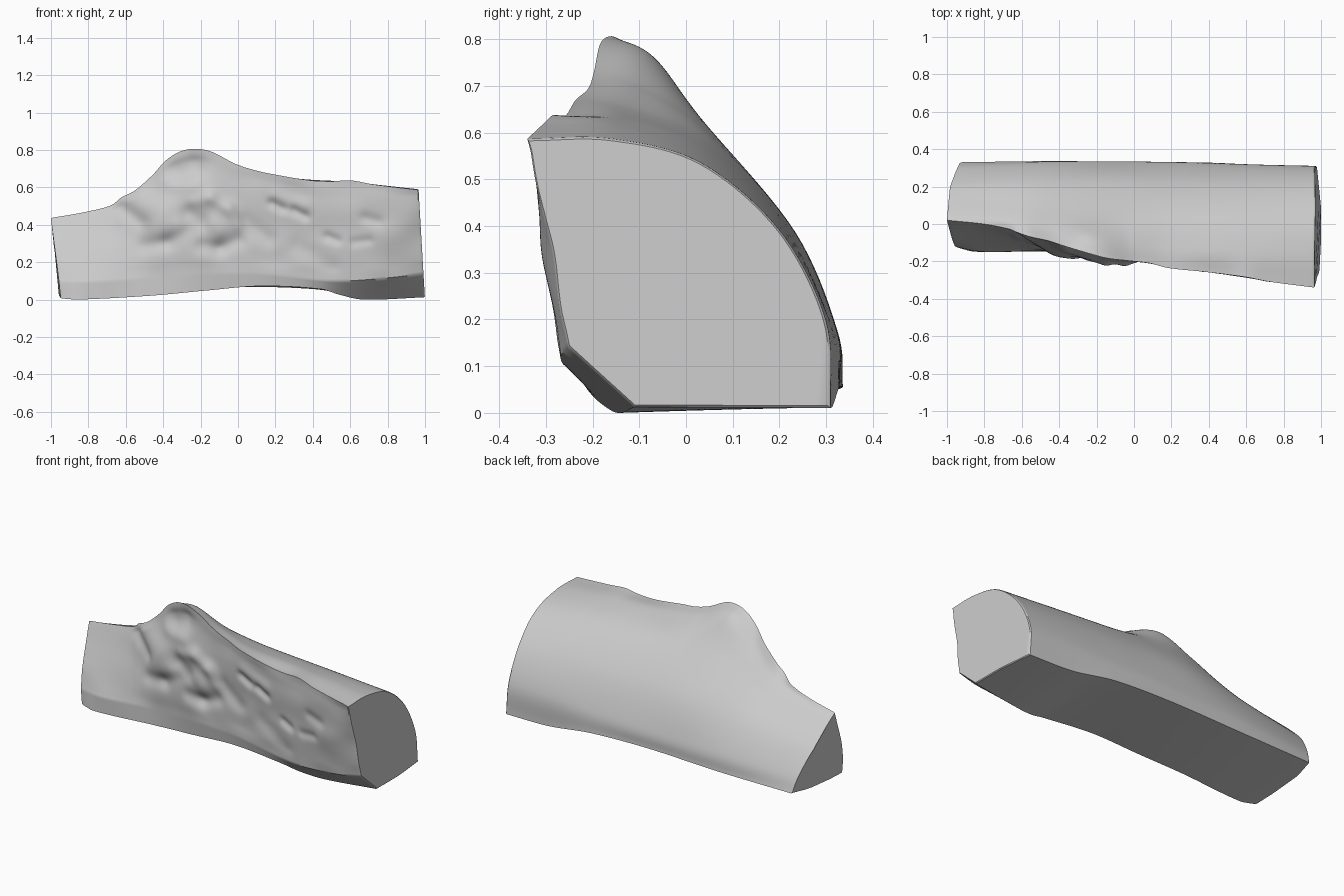
import bpy, bmesh, math
from mathutils import Vector, noise

cube = bpy.data.objects.get("Cube")
if cube:
    bpy.data.objects.remove(cube, do_unlink=True)

# Rails that run the length of the log, as (x, y, z)
TOP = [(-1, .02, .44), (-.8, 0, .475), (-.67, -.025, .51), (-.62, -.045, .55), (-.55, -.068, .585),
       (-.45, -.09, .67), (-.38, -.113, .745), (-.3, -.137, .795), (-.22, -.16, .81), (-.13, -.183, .795),
       (0, -.198, .73), (.1, -.21, .697), (.2, -.235, .675), (.4, -.256, .642), (.52, -.27, .636),
       (.63, -.285, .641), (.75, -.308, .62), (1, -.34, .59)]
FRONT_MID = [(-1, -.075, .24), (-.6, -.105, .31), (-.4, -.16, .42), (-.2, -.2, .45), (0, -.202, .42),
             (.3, -.232, .4), (.6, -.278, .36), (.8, -.304, .34), (1, -.3, .41)]
FRONT_LOW = [(-1, -.122, .1), (-.85, -.148, .1), (-.5, -.146, .12), (-.2, -.185, .14), (.1, -.207, .14),
             (.45, -.24, .105), (.6, -.26, .105), (.85, -.268, .125), (1, -.252, .145)]
BOTTOM_FRONT = [(-1, -.125, .01), (-.9, -.148, .004), (-.5, -.148, .025), (-.2, -.175, .052), (.1, -.196, .076),
                (.43, -.215, .06), (.53, -.19, .03), (.66, -.15, .004), (1, -.11, .016)]
BACK_BOTTOM = [(-1, .33, .055), (-.5, .336, .06), (0, .332, .072), (.4, .328, .06), (.7, .315, .02), (1, .31, .014)]
BACK_LOW = [(-1, .295, .145), (-.5, .322, .165), (0, .324, .18), (.5, .312, .19), (1, .3, .2)]
BACK_MID = [(-1, .215, .265), (-.6, .225, .325), (-.2, .235, .385), (.2, .22, .4), (1, .2, .395)]
BACK_UPPER = [(-1, .12, .36), (-.6, .085, .462), (-.4, .06, .565), (-.22, .035, .63), (0, .045, .606),
              (.2, .052, .582), (.6, .045, .56), (1, .03, .54)]
BACK_CREST = [(-1, .06, .412), (-.6, .01, .525), (-.4, -.03, .665), (-.22, -.07, .766), (0, -.1, .7),
              (.2, -.125, .655), (.6, -.14, .628), (1, -.16, .59)]

# Carved relief on the split face: x0, z0, x1, z1, radius, depth (positive goes inward)
RELIEF = [(-.31, .69, -.24, .72, .07, .03), (-.36, .62, -.24, .61, .04, -.01),
          (-.63, .5, -.52, .42, .04, .016), (-.55, .56, -.42, .47, .075, -.016),
          (-.5, .29, -.38, .31, .04, .013), (-.38, .31, -.28, .37, .04, .01),
          (-.44, .38, -.33, .39, .06, -.012), (-.26, .46, -.2, .42, .055, .024),
          (-.24, .53, -.15, .55, .04, -.012), (-.15, .55, -.05, .49, .04, -.012),
          (-.05, .49, .0, .41, .04, -.012), (-.13, .4, -.1, .38, .055, -.014),
          (-.19, .29, -.1, .28, .04, .014), (-.1, .28, .0, .32, .04, .014),
          (.04, .42, .16, .33, .045, .012), (.18, .52, .24, .49, .025, .015),
          (.3, .48, .36, .45, .025, .016), (.2, .56, .36, .51, .035, -.007),
          (.32, .29, .5, .18, .05, .009), (.48, .34, .53, .32, .025, .013),
          (.62, .31, .7, .32, .025, .009), (.68, .44, .75, .42, .03, .01)]


def rail(pts, x):
    """Smooth y, z of a rail at x (non-uniform cubic)."""
    i = max(k for k in range(len(pts) - 1) if pts[k][0] <= x + 1e-9)
    a, b = pts[i], pts[i + 1]
    p, n = pts[max(i - 1, 0)], pts[min(i + 2, len(pts) - 1)]
    h = b[0] - a[0]
    t = (x - a[0]) / h
    out = []
    for c in (1, 2):
        m0 = (b[c] - p[c]) / (b[0] - p[0]) * h
        m1 = (n[c] - a[c]) / (n[0] - a[0]) * h
        out.append((2*t**3 - 3*t*t + 1) * a[c] + (t**3 - 2*t*t + t) * m0
                   + (3*t*t - 2*t**3) * b[c] + (t**3 - t*t) * m1)
    return Vector(out)


def curve(pts, steps):
    """Catmull-Rom through the points, without the last one."""
    out = []
    for i in range(len(pts) - 1):
        a, b = pts[i], pts[i + 1]
        p = pts[i - 1] if i else a * 2 - b
        n = pts[i + 2] if i + 2 < len(pts) else b * 2 - a
        for k in range(steps):
            t = k / steps
            out.append(.5 * (2*a + (b - p)*t + (2*p - 5*a + 4*b - n)*t*t + (3*a - p - 3*b + n)*t**3))
    return out


def relief(x, z):
    """Inward depth of the torn grain at a point of the split face."""
    p = Vector((x, z))
    rough = .004 if x < -.6 else .008
    d = rough * noise.noise(Vector((x * 5, 0, z * 7)))
    for x0, z0, x1, z1, r, depth in RELIEF:
        a, ab = Vector((x0, z0)), Vector((x1 - x0, z1 - z0))
        t = min(1, max(0, (p - a).dot(ab) / ab.length_squared))
        d += depth * math.exp(-((p - a - ab * t).length / r) ** 2)
    return d


def section(t):
    """Closed outline of the log at t from 0 (thin end) to 1 (thick end)."""
    u = 2 * t - 1
    top, mid, low, bf, bb, bl, bm, bu, bc = [rail(r, u) for r in (
        TOP, FRONT_MID, FRONT_LOW, BOTTOM_FRONT, BACK_BOTTOM, BACK_LOW, BACK_MID, BACK_UPPER, BACK_CREST)]
    front = curve([top, mid, low], 24)
    chamfer = [low.lerp(bf, k / 8) for k in range(8)]
    bottom = [bf.lerp(bb, k / 16) for k in range(16)]
    back = curve([bb, bl, bm, bu, bc, top], 9)
    ring = []
    for k, (y, z) in enumerate(front + chamfer + bottom + back):
        # Both end cuts lean and fall away at their sides
        left = -1 + .045 * max(0, 1 - z / .44) + .03 * max(0, (y - .2) / .13) + .01 * max(0, -y / .15)
        right = .965 + .035 * (1 - z / .6) - .02 * max(0, (y - .1) / .2)
        x = left + (right - left) * t
        if k < 48:
            y += relief(x, z) * min(1, k / 4, (48 - k) / 6)
        ring.append(Vector((x, y, z)))
    return ring


# Log body, lofted, with slightly rounded cut ends
N = 170
rings = [section(i / N) for i in range(N + 1)]
caps = []
for ring, step in ((rings[0], 1), (rings[-1], -1)):
    centre = sum(ring, Vector()) / len(ring)
    caps.append([centre + (v - centre) * .985 for v in ring])
    for v in ring:
        v.x += .005 * step
rings = [caps[0]] + rings + [caps[1]]

bm = bmesh.new()
loops = [[bm.verts.new(v) for v in ring] for ring in rings]
for a, b in zip(loops, loops[1:]):
    for k in range(len(a)):
        j = (k + 1) % len(a)
        bm.faces.new((a[k], a[j], b[j], b[k]))
bm.faces.new(loops[0])
bm.faces.new(loops[-1])
bmesh.ops.recalc_face_normals(bm, faces=bm.faces)

# Stand on the ground
low_z = min(v.co.z for v in bm.verts)
bmesh.ops.translate(bm, verts=bm.verts, vec=(0, 0, -low_z))
mesh = bpy.data.meshes.new("split_log")
bm.to_mesh(mesh)
bm.free()
log = bpy.data.objects.new("split_log", mesh)
bpy.context.collection.objects.link(log)

# Plain grey
GREY = (.6, .6, .6, 1)
mat = bpy.data.materials.new("light_grey")
mat.use_nodes = True
mat.diffuse_color = GREY
mat.node_tree.nodes["Principled BSDF"].inputs["Base Color"].default_value = GREY
mesh.materials.append(mat)

bpy.ops.object.select_all(action='DESELECT')
log.select_set(True)
bpy.context.view_layer.objects.active = log
bpy.ops.object.shade_smooth_by_angle(angle=math.radians(40))
